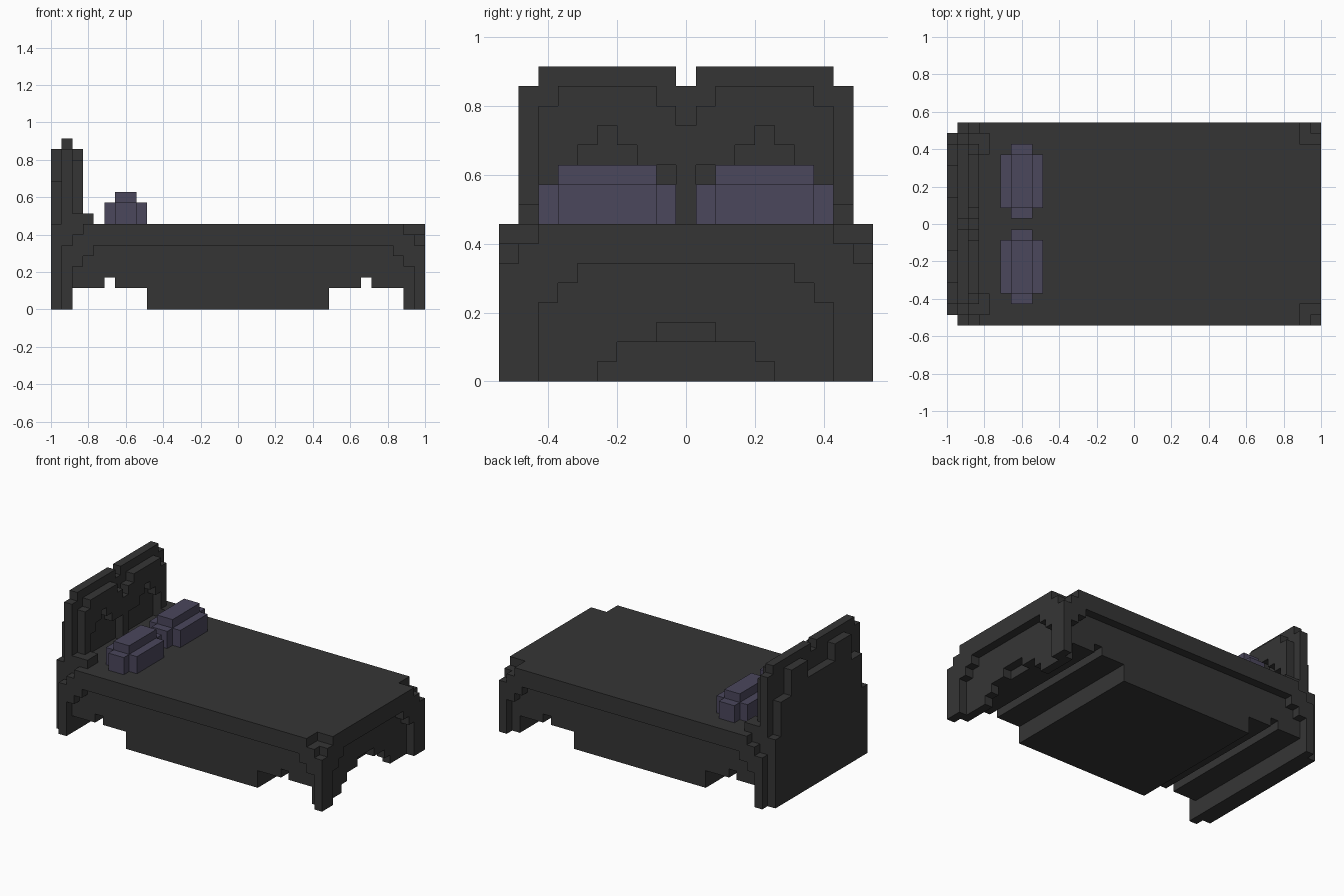
import bpy, bmesh

cube = bpy.data.objects.get("Cube")
if cube:
    bpy.data.objects.remove(cube, do_unlink=True)

V = 2 / 35  # size of one block; all parts below are measured in blocks


def material(name, rgb):
    m = bpy.data.materials.new(name)
    m.use_nodes = True
    m.diffuse_color = (*rgb, 1)
    m.node_tree.nodes["Principled BSDF"].inputs["Base Color"].default_value = (*rgb, 1)
    return m


FRAME = material("charcoal", (0.036, 0.036, 0.036))
PILLOW = material("dusky_purple", (0.070, 0.063, 0.107))


def add_box(bm, x0, x1, y0, y1, z0, z1):
    verts = [bm.verts.new(((x - 17.5) * V, y * V, z * V))
             for x in (x0, x1) for y in (y0, y1) for z in (z0, z1)]
    for f in ((0, 1, 3, 2), (4, 6, 7, 5), (0, 4, 5, 1),
              (2, 3, 7, 6), (0, 2, 6, 4), (1, 5, 7, 3)):
        bm.faces.new([verts[i] for i in f])


def part(name, boxes, mat=FRAME, mirror=True):
    """Boxes are (x0, x1, y0, y1, z0, z1); y0 = 0 means centred, otherwise mirrored."""
    bm = bmesh.new()
    for x0, x1, y0, y1, z0, z1 in boxes:
        if mirror and y0 == 0:
            add_box(bm, x0, x1, -y1, y1, z0, z1)
        else:
            add_box(bm, x0, x1, y0, y1, z0, z1)
            if mirror:
                add_box(bm, x0, x1, -y1, -y0, z0, z1)
    bmesh.ops.recalc_face_normals(bm, faces=bm.faces)
    me = bpy.data.meshes.new(name)
    bm.to_mesh(me)
    bm.free()
    me.materials.append(mat)
    ob = bpy.data.objects.new(name, me)
    bpy.context.collection.objects.link(ob)
    return ob


# Mattress and top rail, with corners stepped away
part("mattress_top", [
    (3, 33, 0, 9.5, 7, 8), (1, 3, 0, 7.5, 7, 8), (33, 35, 0, 7.5, 7, 8),
    (2, 34, 0, 9.5, 6, 7), (1, 2, 0, 8.5, 6, 7), (34, 35, 0, 8.5, 6, 7)])

# Base block with two cross grooves and a deep centre
part("bed_base", [
    (2, 33, 0, 8.5, 3, 6), (2, 5, 0, 8.5, 2, 3), (6, 29, 0, 8.5, 2, 3),
    (30, 33, 0, 8.5, 2, 3), (9, 26, 0, 8.5, 0, 2)])

# Corner legs with stepped brackets along the sides and the foot
part("legs_and_brackets", [
    (1, 2, 8.5, 9.5, 0, 6), (2, 3, 8.5, 9.5, 4, 6), (3, 4, 8.5, 9.5, 5, 6),
    (34, 35, 7.5, 9.5, 0, 6), (33, 34, 8.5, 9.5, 4, 6), (32, 33, 8.5, 9.5, 5, 6),
    (34, 35, 6.5, 7.5, 4, 6), (34, 35, 5.5, 6.5, 5, 6)])

# Foot panel with a stepped arch cut underneath
part("foot_panel", [
    (33, 34, 0, 8.5, 3, 6), (33, 34, 1.5, 8.5, 2, 3),
    (33, 34, 3.5, 8.5, 1, 2), (33, 34, 4.5, 8.5, 0, 1)])

# Headboard: back layer, tall core, carved front layer
part("headboard_back", [
    (0, 1, 0, 8.5, 0, 8), (0, 1, 0, 7.5, 8, 12),
    (0, 1, 0, 2.5, 12, 13), (0, 1, 2.5, 5.5, 12, 15)])
part("headboard_core", [
    (1, 2, 0, 8.5, 0, 15), (1, 2, 0.5, 7.5, 15, 16)])
columns = [(0, 0.5, 8, 13), (0.5, 1.5, 11, 14), (1.5, 2.5, 11, 15),
           (2.5, 3.5, 12, 15), (3.5, 4.5, 13, 15), (4.5, 5.5, 12, 15),
           (5.5, 6.5, 11, 15), (6.5, 7.5, 8, 14)]
part("headboard_carving", [(2, 3, *c) for c in columns])
part("headboard_feet", [(2, 4, 7.5, 8.5, 7, 9), (3, 4, 6.5, 7.5, 8, 9)])

# Two pillows
for name, s in (("left_pillow", -1), ("right_pillow", 1)):
    def span(a, b):
        return (a, b) if s > 0 else (-b, -a)
    part(name, [(5, 6, *span(1.5, 6.5), 8, 10), (8, 9, *span(1.5, 6.5), 8, 10),
                (6, 8, *span(0.5, 7.5), 8, 10), (6, 8, *span(1.5, 6.5), 10, 11)],
         PILLOW, mirror=False)
